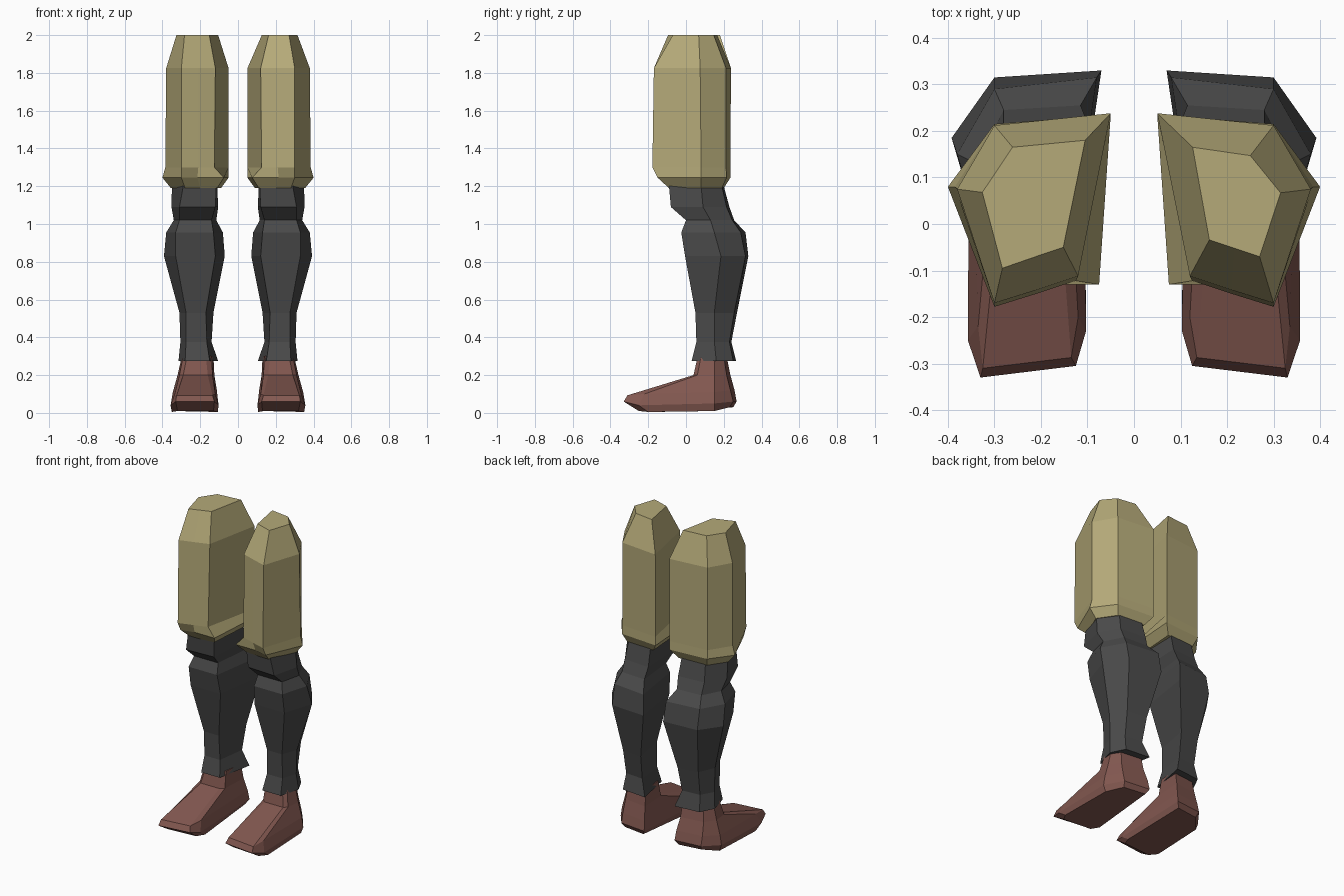
import bpy
import bmesh


def material(name, rgb):
    m = bpy.data.materials.new(name)
    m.diffuse_color = (*rgb, 1.0)
    return m


KHAKI = material("khaki cloth", (0.46, 0.40, 0.19))
CHARCOAL = material("charcoal cloth", (0.068, 0.068, 0.068))
LEATHER = material("red brown leather", (0.225, 0.097, 0.08))


def loft(name, rings, side, mat):
    """Skin a closed body through rings of 3D points; side is 1 or -1 in x."""
    bm = bmesh.new()
    loops = [[bm.verts.new((side * x, y, z)) for x, y, z in ring] for ring in rings]
    n = len(loops[0])
    for a, b in zip(loops, loops[1:]):
        for i in range(n):
            j = (i + 1) % n
            bm.faces.new((a[i], a[j], b[j], b[i]))
    bm.faces.new(loops[0])
    bm.faces.new(loops[-1])
    bmesh.ops.recalc_face_normals(bm, faces=bm.faces)
    me = bpy.data.meshes.new(name)
    bm.to_mesh(me)
    bm.free()
    me.materials.append(mat)
    ob = bpy.data.objects.new(name, me)
    bpy.context.collection.objects.link(ob)


def flat(z, *points):
    return [(x, y, z) for x, y in points]


# Thigh: inner back, outer back, outer, front, front middle, inner front
thigh = [
    flat(1.19, (.09, .20), (.28, .19), (.355, .08), (.28, -.09), (.20, -.09), (.11, -.08)),
    flat(1.245, (.05, .235), (.30, .215), (.40, .08), (.30, -.15), (.215, -.13), (.075, -.13)),
    flat(1.30, (.05, .235), (.30, .212), (.385, .08), (.30, -.178), (.21, -.15), (.125, -.122)),
    flat(1.825, (.05, .238), (.30, .212), (.38, .075), (.30, -.17), (.21, -.142), (.12, -.112)),
]
thigh_tops = {
    1: flat(2.0, (.126, .165), (.25, .147), (.315, .067), (.27, -.07), (.216, -.052), (.162, -.034)),
    -1: flat(2.0, (.105, .18), (.261, .165), (.326, .068), (.283, -.095), (.217, -.072), (.152, -.05)),
}

# Shin and knee: inner back, outer back, outer, outer front, inner front
shin = [
    flat(.275, (.105, .265), (.27, .25), (.315, .16), (.28, .03), (.15, .03)),
    flat(.375, (.14, .24), (.26, .23), (.305, .15), (.275, .055), (.165, .055)),
    flat(.53, (.13, .27), (.265, .255), (.31, .15), (.275, .05), (.17, .05)),
    flat(.83, (.07, .33), (.30, .315), (.392, .185), (.33, -.005), (.12, -.005)),
    flat(.955, (.08, .315), (.30, .29), (.38, .15), (.33, -.025), (.13, -.025)),
    flat(1.02, (.115, .255), (.28, .245), (.34, .13), (.31, .0), (.14, .0)),
    flat(1.09, (.105, .23), (.28, .215), (.352, .09), (.31, -.08), (.12, -.07)),
    flat(1.20, (.11, .20), (.27, .19), (.35, .08), (.29, -.09), (.115, -.08)),
]

# Shoe: inner heel, outer heel, outer side, outer toe bend, outer toe,
# inner toe, inner toe bend
shoe = [
    [(.125, .25, .03), (.27, .23, .03), (.34, .15, .01), (.35, -.2, .005),
     (.32, -.25, .01), (.13, -.235, .01), (.107, -.18, .005)],
    [(.107, .268, .06), (.28, .25, .06), (.355, .15, .05), (.357, -.25, .04),
     (.33, -.33, .06), (.125, -.305, .06), (.103, -.23, .04)],
    [(.112, .257, .12), (.28, .235, .12), (.345, .15, .11), (.335, -.22, .10),
     (.325, -.31, .093), (.135, -.287, .093), (.12, -.2, .10)],
    [(.125, .235, .2), (.275, .215, .2), (.32, .15, .2), (.31, .06, .2),
     (.29, .04, .2), (.16, .04, .2), (.135, .06, .2)],
    flat(.30, (.13, .215), (.265, .20), (.297, .15), (.29, .08),
         (.27, .062), (.17, .062), (.14, .08)),
]

for side, label in ((1, "right"), (-1, "left")):
    loft(label + "_thigh", thigh + [thigh_tops[side]], side, KHAKI)
    loft(label + "_shin", shin, side, CHARCOAL)
    loft(label + "_shoe", shoe, side, LEATHER)
